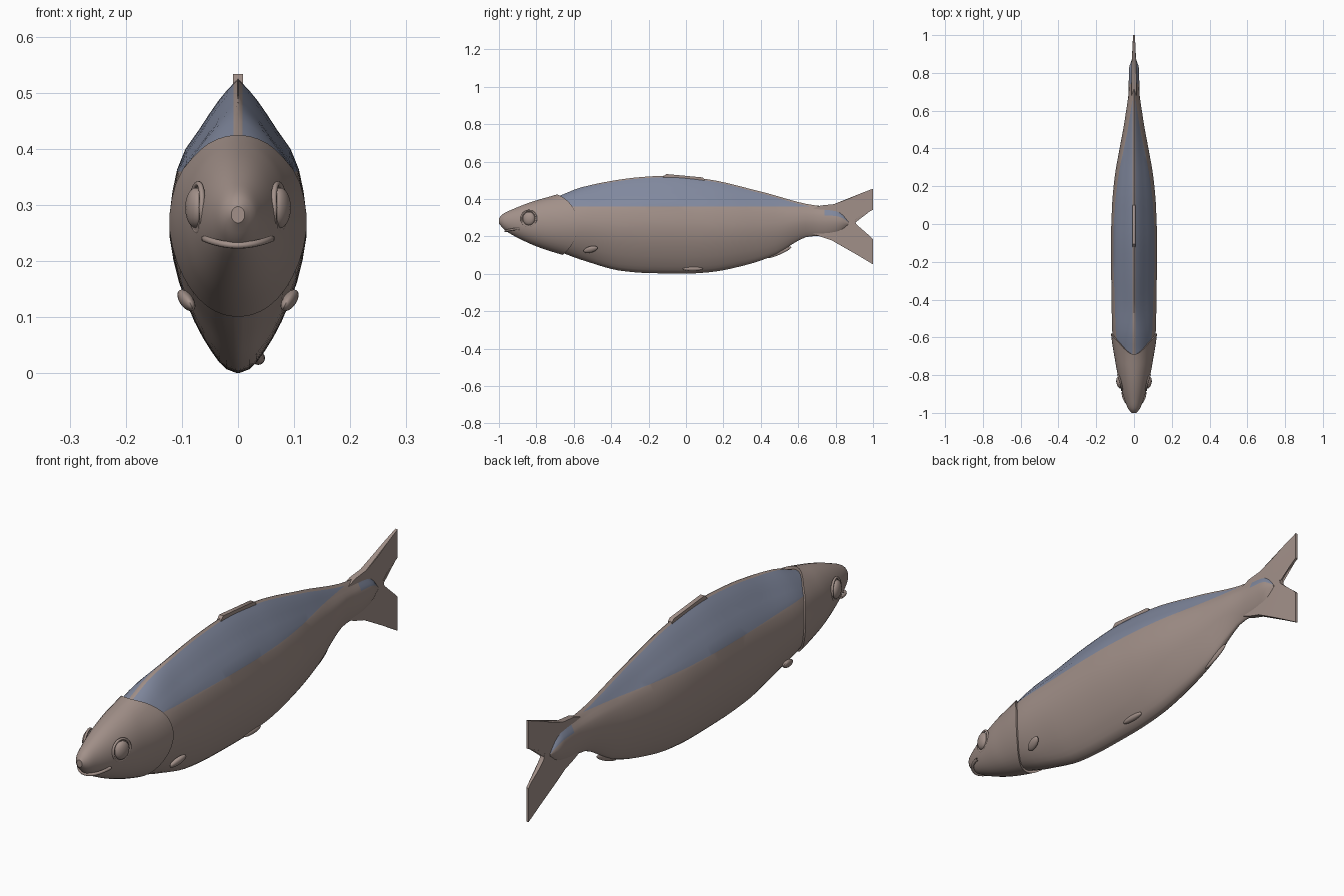
import bpy, bmesh, math
from mathutils import Vector, Matrix

if "Cube" in bpy.data.objects:
    bpy.data.objects.remove(bpy.data.objects["Cube"])


def material(name, rgb):
    m = bpy.data.materials.new(name)
    m.diffuse_color = (*rgb, 1)
    m.use_nodes = True
    m.node_tree.nodes["Principled BSDF"].inputs["Base Color"].default_value = m.diffuse_color
    return m


SKIN = material("brown grey skin", (0.36, 0.28, 0.25))
BLUE = material("slate blue back", (0.22, 0.25, 0.345))


def interp(table, x):
    """Smooth interpolation through (x, value) pairs."""
    if x <= table[0][0]:
        return table[0][1]
    for i in range(len(table) - 1):
        (x0, a), (x1, b) = table[i], table[i + 1]
        if x <= x1:
            d = (b - a) / (x1 - x0)
            dl = (a - table[i - 1][1]) / (x0 - table[i - 1][0]) if i else d
            dr = (table[i + 2][1] - b) / (table[i + 2][0] - x1) if i + 2 < len(table) else d
            ml = 2 * dl * d / (dl + d) if dl * d > 0 else 0
            mr = 2 * dr * d / (dr + d) if dr * d > 0 else 0
            t, h = (x - x0) / (x1 - x0), x1 - x0
            return ((2*t**3 - 3*t*t + 1) * a + (t**3 - 2*t*t + t) * h * ml
                    + (3*t*t - 2*t**3) * b + (t**3 - t*t) * h * mr)
    return table[-1][1]


# Side outline, half width and cross-section of the fish
TOP = [(-1, .297), (-.98, .318), (-.93, .343), (-.83, .382), (-.7, .42), (-.57, .46), (-.41, .495),
       (-.25, .517), (-.1, .525), (.1, .508), (.4, .44), (.69, .366), (.76, .36), (.8, .352),
       (.84, .325), (.87, .28)]
BOTTOM = [(-1, .268), (-.97, .235), (-.91, .198), (-.78, .14), (-.57, .077), (-.34, .014), (-.2, .003),
          (0, 0), (.13, .008), (.315, .045), (.476, .10), (.61, .182), (.66, .2), (.75, .203),
          (.8, .213), (.84, .232), (.87, .26)]
WIDTH = [(-1, .012), (-.98, .03), (-.95, .043), (-.9, .06), (-.85, .074), (-.75, .096), (-.6, .115),
         (-.4, .12), (-.1, .123), (.1, .117), (.25, .103), (.4, .077), (.5, .058), (.6, .042),
         (.7, .029), (.82, .027), (.87, .012)]
SECTION = [(-1, 0), (-.985, .13), (-.85, .39), (-.6, .68), (-.25, .93), (0, 1), (.2, .96),
           (.45, .84), (.65, .57), (.89, .22), (1, 0)]
RING = 40


def skin_point(y, a, sx=1.0, sz=1.0):
    """Point on the fish at length y and ring angle a."""
    top, bot, w = interp(TOP, y), interp(BOTTOM, y), interp(WIDTH, y)
    v = math.sin(a)
    oval = math.sqrt(max(0, 1 - v * v))
    k = min(1, max(0, (-.45 - y) / .3))            # head is rounder than the body
    h = oval * k + interp(SECTION, v) * (1 - k)
    return Vector((math.copysign(h * w * sx, math.cos(a)), y,
                   (top + bot) / 2 + v * (top - bot) / 2 * sz))


def finish(name, bm, mats=(SKIN,), angle=40):
    bmesh.ops.recalc_face_normals(bm, faces=bm.faces[:])
    me = bpy.data.meshes.new(name)
    bm.to_mesh(me)
    bm.free()
    ob = bpy.data.objects.new(name, me)
    bpy.context.collection.objects.link(ob)
    for m in mats:
        me.materials.append(m)
    bpy.ops.object.select_all(action='DESELECT')
    ob.select_set(True)
    bpy.context.view_layer.objects.active = ob
    bpy.ops.object.shade_smooth_by_angle(angle=math.radians(angle))
    return ob


def loft(rings):
    bm = bmesh.new()
    vr = [[bm.verts.new(p) for p in r] for r in rings]
    for r, s in zip(vr, vr[1:]):
        for i in range(len(r)):
            j = (i + 1) % len(r)
            bm.faces.new((r[i], r[j], s[j], s[i]))
    bm.faces.new(vr[0])
    bm.faces.new(vr[-1])
    return bm


ANGLES = [2 * math.pi * (k + .5) / RING for k in range(RING)]

# Body, with a blue back cut along straight colour borders
ys = [-.76 + i * .04 for i in range(37)] + [.71, .74, .77, .8, .82, .84, .855, .87]
rings = []
for y in ys:
    s = 1 - .1 * min(1, max(0, (-.58 - y) / .15))
    rings.append([skin_point(y, a, s, s) for a in ANGLES])
body = loft(rings)
for co, no in (((0, 0, .36), (0, 0, 1)), ((.008, 0, 0), (1, 0, 0)), ((-.008, 0, 0), (1, 0, 0))):
    bmesh.ops.bisect_plane(body, geom=body.verts[:] + body.edges[:] + body.faces[:],
                           plane_co=co, plane_no=no)
for f in body.faces:
    c = f.calc_center_median()
    v = (c.z - interp(BOTTOM, c.y)) / (interp(TOP, c.y) - interp(BOTTOM, c.y))
    back = c.z > .36 and c.y < .69 and abs(c.x) > .008
    patch = c.y > .73 and .7 < v < .97
    f.material_index = 1 if back or patch else 0
finish("body", body, (SKIN, BLUE))

# Head shell with a curved, slightly flared gill edge
rings = []
for i in range(25):
    u = (i / 24) ** 1.5
    ring = []
    for a in ANGLES:
        v = math.sin(a)
        end = -.58 - (.11 if v > 0 else .08) * v * v
        flare = 1 + .06 * max(0, (u - .6) / .4) ** 2
        ring.append(skin_point(-1 + u * (end + 1), a, flare, 1.01))
    rings.append(ring)
rings.append([Vector((p.x * .86, p.y, .265 + (p.z - .265) * .9)) for p in rings[-1]])
finish("head", loft(rings))


def blob(name, loc, size, rot=(0, 0, 0)):
    bm = bmesh.new()
    bmesh.ops.create_uvsphere(bm, u_segments=20, v_segments=12, radius=1)
    m = Matrix.Translation(loc)
    for axis, r in zip('ZYX', rot[::-1]):
        m = m @ Matrix.Rotation(r, 4, axis)
    bm.transform(m @ Matrix.Diagonal((*size, 1)))
    return finish(name, bm)


def tube(name, pts, r, cyclic=False):
    cu = bpy.data.curves.new(name, 'CURVE')
    cu.dimensions = '3D'
    cu.bevel_depth, cu.bevel_resolution, cu.resolution_u = r, 2, 6
    sp = cu.splines.new('POLY')
    sp.points.add(len(pts) - 1)
    for q, p in zip(sp.points, pts):
        q.co = (*p, 1)
    sp.use_cyclic_u = cyclic
    ob = bpy.data.objects.new(name, cu)
    bpy.context.collection.objects.link(ob)
    cu.materials.append(SKIN)


# Eyes with rims, and paired side fin stubs
for s, side in ((1, "right"), (-1, "left")):
    blob(side + "_eye", (s * .075, -.84, .295), (.018, .033, .036), (0, 0, s * -.25))
    rim = []
    for k in range(24):
        t = 2 * math.pi * k / 24
        y, dz = -.84 + .04 * math.cos(t), .043 * math.sin(t)
        rim.append((s * (.075 + .25 * (y + .84) - abs(dz) * .1), y, .295 + dz))
    tube(side + "_eye_rim", rim, .005, True)
    blob(side + "_side_fin", (s * .092, -.51, .13), (.012, .04, .018), (.3, s * .5, s * -.1))

# Lips around the mouth
lower = [(.06 * math.sin(t), -.965 + .075 * (1 - math.cos(t)), .228 + .012 * math.sin(t) ** 2)
         for t in [(-1 + k / 7) * math.pi / 2 for k in range(15)]]
tube("lower_lip", lower, .006)

# Small belly fin stubs
blob("belly_fin", (.036, .035, .027), (.012, .055, .012), (0, .6, 0))
blob("rear_belly_fin", (0, .5, .115), (.008, .07, .012), (.42, 0, 0))


def fin(name, outline, half, taper=None):
    """Thin plate in the side plane from a (y, z) outline."""
    bm = bmesh.new()
    sides = [[bm.verts.new((s * (taper(y) if taper else half), y, z)) for y, z in outline]
             for s in (1, -1)]
    n = len(outline)
    bm.faces.new(sides[0])
    bm.faces.new(sides[1][::-1])
    for i in range(n):
        j = (i + 1) % n
        bm.faces.new((sides[0][i], sides[1][i], sides[1][j], sides[0][j]))
    bmesh.ops.triangulate(bm, faces=bm.faces[:])
    return finish(name, bm)


# Back fin and forked tail
fin("back_fin", [(-.14, .5), (-.105, .533), (-.06, .529), (.09, .515), (.1, .505), (.1, .49)], .009)
fin("tail_fin", [(.68, .35), (.72, .365), (.79, .372), (.86, .397), (.93, .428), (1, .455), (1, .342),
                 (.985, .335), (.93, .31), (.903, .29), (.91, .265), (.94, .235), (.985, .2),
                 (1, .185), (1, .05), (.92, .098), (.83, .15), (.78, .178), (.72, .198), (.68, .215)],
    .008, lambda y: .012 if y < .86 else max(.005, .012 - (y - .86) * .06))
